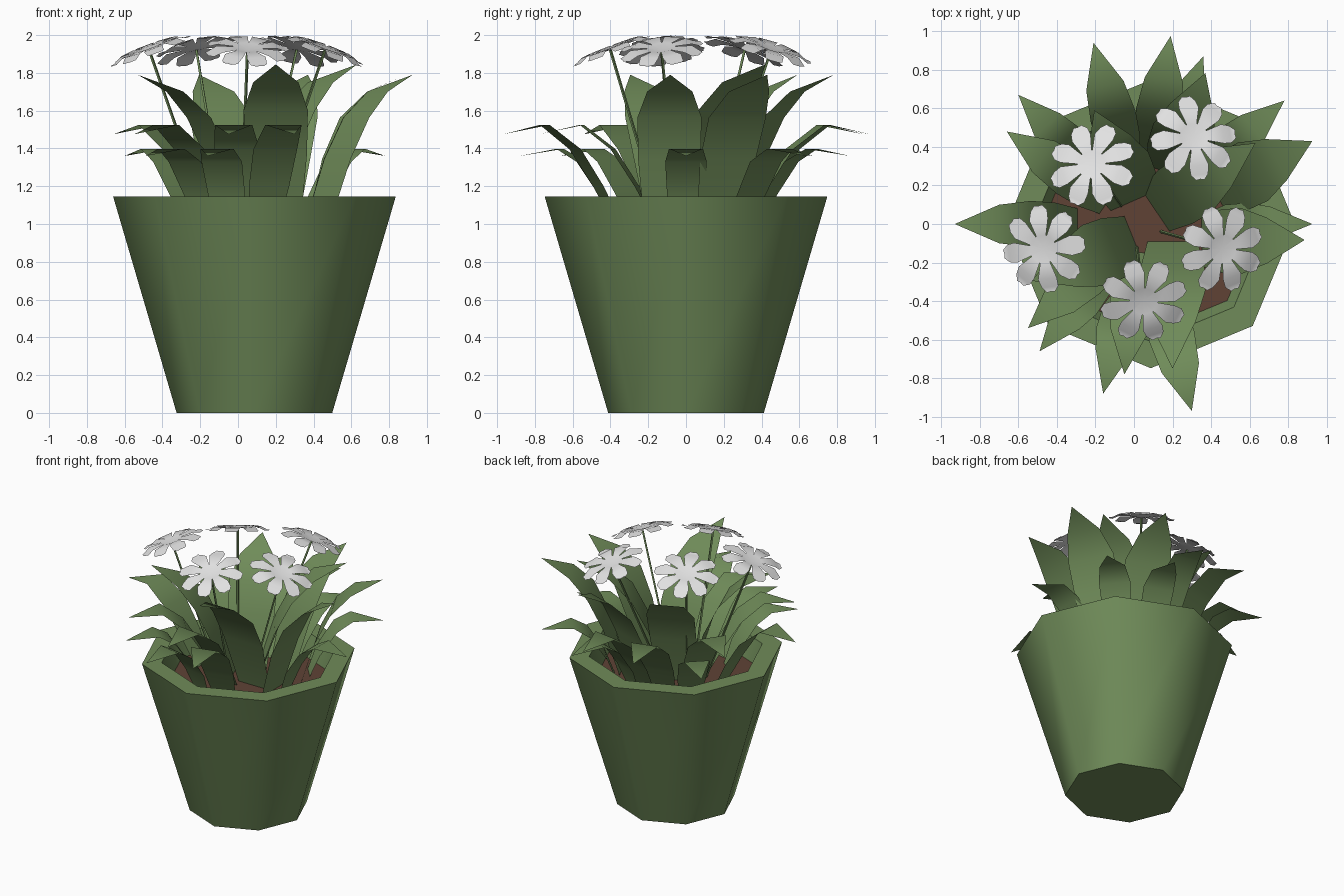
import bpy, math
from mathutils import Vector, Matrix

if "Cube" in bpy.data.objects:
    bpy.data.objects.remove(bpy.data.objects["Cube"])


def material(name, rgb):
    m = bpy.data.materials.new(name)
    m.diffuse_color = (*rgb, 1)
    m.use_nodes = True
    m.node_tree.nodes["Principled BSDF"].inputs["Base Color"].default_value = m.diffuse_color
    return m


GREEN = material("leaf green", (0.16, 0.26, 0.10))
SOIL = material("soil brown", (0.115, 0.055, 0.036))
WHITE = material("petal white", (0.76, 0.76, 0.76))


def build(name, verts, faces, mat, smooth=50):
    me = bpy.data.meshes.new(name)
    me.from_pydata([tuple(v) for v in verts], [], faces)
    me.materials.append(mat)
    me.update()
    me.shade_smooth()
    me.set_sharp_from_angle(angle=math.radians(smooth))
    ob = bpy.data.objects.new(name, me)
    bpy.context.collection.objects.link(ob)
    return ob


def ring(cx, r, z, n=8):
    return [(cx + r * math.cos(2 * math.pi * i / n), r * math.sin(2 * math.pi * i / n), z)
            for i in range(n)]


# Octagonal pot: outer wall, flat rim, inner wall
PX = 0.087
verts, faces = [], []
for r, z in ((0.412, 0), (0.748, 1.145), (0.61, 1.145), (0.56, 0.98)):
    verts += ring(PX, r, z)
for k in range(3):
    for i in range(8):
        j = (i + 1) % 8
        faces.append((k * 8 + i, k * 8 + j, k * 8 + 8 + j, k * 8 + 8 + i))
faces.append(tuple(range(7, -1, -1)))
build("pot", verts, faces, GREEN)

# Soil disc
build("soil", ring(PX, 0.562, 0.985), [tuple(range(8))], SOIL)

# Leaf shapes: (fraction of reach, fraction of height, half width)
TALL = ((0, 0, .13), (.2, .45, .165), (.39, .72, .17), (.63, .89, .12), (1, 1, 0))
MEDIUM = ((0, 0, .08), (.18, .44, .11), (.38, .84, .12), (.64, 1.1, .10), (1, 1, 0))
SMALL = ((0, 0, .07), (.13, .45, .10), (.36, .92, .11), (.58, 1.1, .09), (1, 1, 0))
Z0 = 0.98


def leaf(name, shape, tip, base):
    tip, base = Vector(tip), Vector((*base, Z0))
    d = tip - base
    flat = Vector((d.x, d.y, 0))
    side = Vector((-d.y, d.x, 0)).normalized()
    verts, faces = [], []
    for f, h, w in shape[:-1]:
        p = base + flat * f + Vector((0, 0, d.z * h))
        verts += [p - side * w, p + side * w]
    verts.append(tip)
    for k in range(len(shape) - 2):
        a = 2 * k
        faces.append((a, a + 2, a + 3, a + 1))
    n = len(verts)
    faces.append((n - 3, n - 1, n - 2))
    build(name, verts, faces, GREEN, 60)


# Tall leaves: tip and base
tall = [((0.20, -0.75, 1.845), (0.20, -0.09)),
        ((0.63, 0.42, 1.845), (0.11, 0.07)),
        ((0.925, 0.43, 1.79), (0.42, 0.17)),
        ((0.885, -0.083, 1.79), (0.35, -0.09)),
        ((-0.53, -0.295, 1.79), (0.0, -0.08)),
        ((-0.206, 0.59, 1.79), (0.0, 0.12)),
        ((0.37, 0.783, 1.79), (0.19, 0.26))]
for i, (tip, base) in enumerate(tall):
    leaf(f"tall_leaf_{i}", TALL, tip, base)

# Arching outer leaves grow from a ring about the plant's middle
medium = [(-0.93, 0.0), (-0.66, 0.48), (0.19, 0.975), (-0.21, 0.94),
          (0.30, -0.97), (-0.05, -0.78), (-0.55, -0.54)]
small = [(-0.60, 0.67), (0.36, 0.87), (0.78, 0.64), (0.925, 0.0),
         (-0.16, -0.88), (-0.49, -0.66)]
for kind, shape, tips, reach, z in (("medium", MEDIUM, medium, 0.64, 1.475),
                                    ("small", SMALL, small, 0.52, 1.36)):
    for i, t in enumerate(tips):
        t = Vector(t)
        base = t - (t - Vector((0.04, 0.0))).normalized() * reach
        leaf(f"{kind}_leaf_{i}", shape, (t.x, t.y, z), base)


# Flower head: eight toothed petals round a small hub, tipped outward
def flower(name, x, y, turn):
    outline = ((.07, -.027), (.155, -.052), (.2, -.046), (.228, -.022), (.224, 0),
               (.228, .022), (.2, .046), (.155, .052), (.07, .027))
    out = Vector((x, y, 0)).normalized()
    tilt = Matrix.Rotation(math.radians(21), 4, Vector((0, 0, 1)).cross(out))
    place = Matrix.Translation((x, y, 1.93)) @ tilt
    verts, faces = [place @ Vector((0, 0, -0.01))], []
    for k in range(8):
        rot = Matrix.Rotation(math.pi / 4 * k + math.radians(turn), 4, 'Z')
        s = len(verts)
        for r, w in outline:
            z = 0.005 if r < 0.1 else (0.006 if r < 0.18 else -0.016)
            verts.append(place @ (rot @ Vector((r, w, z))))
        faces += [(0, s, s + 8), (s, s + 1, s + 7, s + 8),
                  (s + 1, s + 2, s + 6, s + 7), tuple(range(s + 2, s + 7))]
        faces.append((0, s + 8, 1 + ((k + 1) % 8) * 9))
    build(name, verts, faces, WHITE, 40)


# Thin stem from soil to flower
def stem(name, x, y):
    a, b = Vector((0.3 * x, 0.3 * y, Z0)), Vector((x, y, 1.92))
    q = (b - a).to_track_quat('Z', 'Y')
    verts = [p + q @ Vector(c) for p in (a, b) for c in ring(0, 0.008, 0, 4)]
    faces = [(i, (i + 1) % 4, 4 + (i + 1) % 4, 4 + i) for i in range(4)]
    build(name, verts, faces, GREEN, 80)


for i, (x, y, turn) in enumerate(((-0.47, -0.13, 8), (-0.22, 0.31, 22), (0.31, 0.45, 8),
                                  (0.46, -0.13, 20), (0.05, -0.40, 18))):
    flower(f"flower_{i}", x, y, turn)
    stem(f"stem_{i}", x, y)
